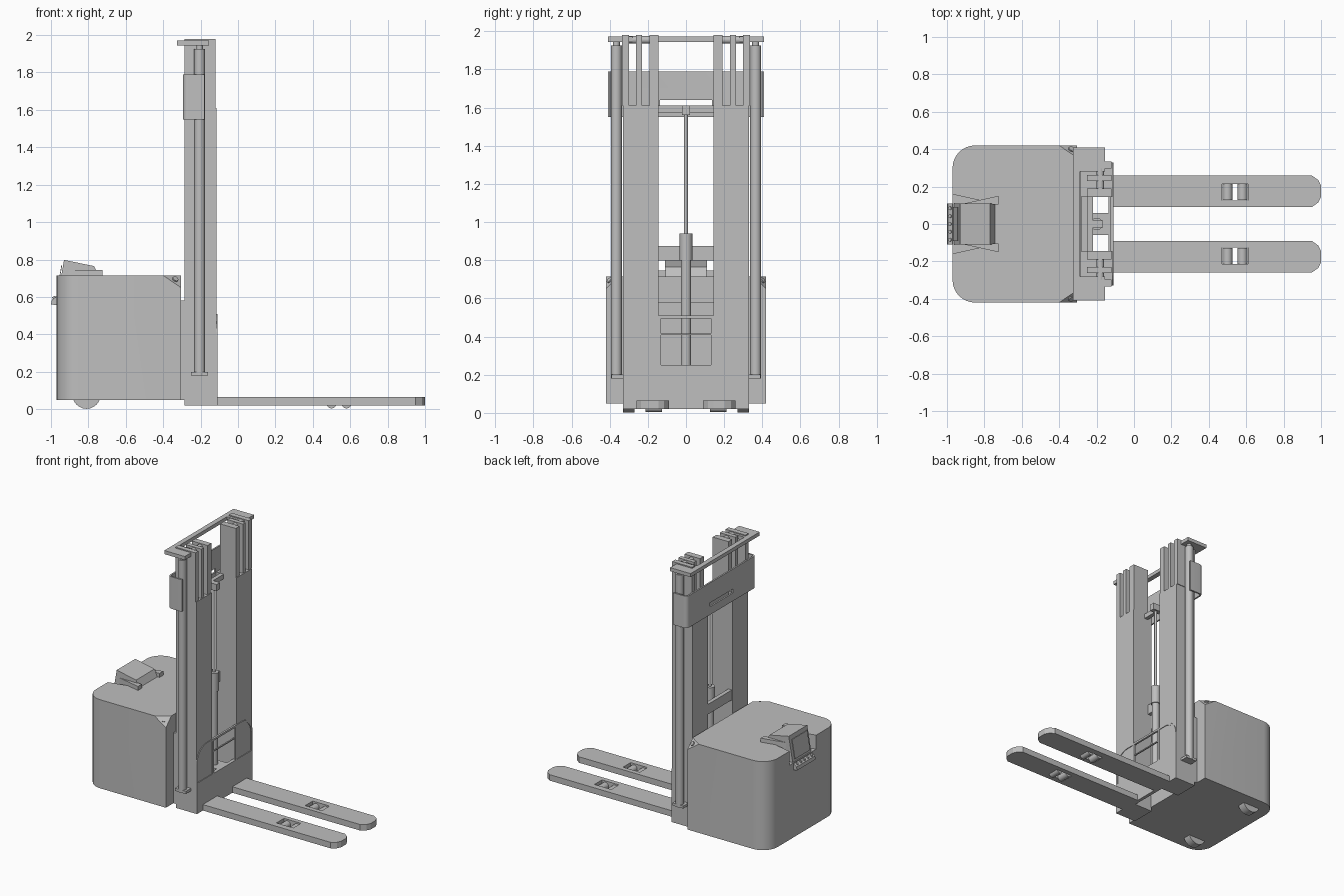
import bpy, bmesh, math
from mathutils import Vector

cube = bpy.data.objects.get("Cube")
if cube:
    bpy.data.objects.remove(cube)

grey = bpy.data.materials.new("plain_grey")
grey.use_nodes = True
COLOUR = (0.52, 0.52, 0.52, 1)
grey.diffuse_color = COLOUR
grey.node_tree.nodes["Principled BSDF"].inputs["Base Color"].default_value = COLOUR


def finish(name, bm, smooth=False):
    bmesh.ops.recalc_face_normals(bm, faces=bm.faces)
    mesh = bpy.data.meshes.new(name)
    bm.to_mesh(mesh)
    bm.free()
    ob = bpy.data.objects.new(name, mesh)
    bpy.context.collection.objects.link(ob)
    mesh.materials.append(grey)
    if smooth:
        bpy.ops.object.select_all(action='DESELECT')
        ob.select_set(True)
        bpy.context.view_layer.objects.active = ob
        bpy.ops.object.shade_smooth_by_angle(angle=math.radians(35))
    return ob


def prism(name, points, depth, smooth=False):
    """Extrude a closed outline of 3D points along a vector."""
    bm = bmesh.new()
    face = bm.faces.new([bm.verts.new(p) for p in points])
    out = bmesh.ops.extrude_face_region(bm, geom=[face])
    moved = [v for v in out["geom"] if isinstance(v, bmesh.types.BMVert)]
    bmesh.ops.translate(bm, verts=moved, vec=Vector(depth))
    return finish(name, bm, smooth)


def box(name, x, y, z):
    pts = [(x[0], y[0], z[0]), (x[1], y[0], z[0]), (x[1], y[1], z[0]), (x[0], y[1], z[0])]
    return prism(name, pts, (0, 0, z[1] - z[0]))


def rod(name, a, b, r, sides=24):
    a, b = Vector(a), Vector(b)
    bm = bmesh.new()
    bmesh.ops.create_cone(bm, cap_ends=True, segments=sides, radius1=r, radius2=r, depth=(b - a).length)
    rot = (b - a).to_track_quat('Z', 'Y').to_matrix()
    bmesh.ops.rotate(bm, verts=bm.verts, matrix=rot)
    bmesh.ops.translate(bm, verts=bm.verts, vec=(a + b) / 2)
    return finish(name, bm, True)


def arc(cx, cy, r, a0, a1, n=8):
    return [(cx + r * math.cos(math.radians(a0 + (a1 - a0) * i / n)),
             cy + r * math.sin(math.radians(a0 + (a1 - a0) * i / n))) for i in range(n + 1)]


def cut(ob, cutter):
    cutter.hide_render = True
    mod = ob.modifiers.new("cut", 'BOOLEAN')
    mod.object = cutter
    mod.solver = 'EXACT'
    bpy.context.view_layer.objects.active = ob
    ob.select_set(True)
    bpy.ops.object.modifier_apply(modifier=mod.name)
    bpy.data.objects.remove(cutter)


def span(s, a, b):
    return sorted((s * a, s * b))


# Body with rounded rear corners
outline = [(-0.305, -0.42), (-0.305, 0.42)]
outline += arc(-0.85, 0.30, 0.12, 90, 180) + arc(-0.85, -0.30, 0.12, 180, 270)
body = prism("body", [(x, y, 0.05) for x, y in outline], (0, 0, 0.665), True)

# Clipped top corners, each with a round fitting
for s in (-1, 1):
    bm = bmesh.new()
    tip = Vector((-0.305, s * 0.42, 0.715))
    plane = [Vector((-0.40, s * 0.42, 0.715)), Vector((-0.305, s * 0.42, 0.65)),
             Vector((-0.305, s * 0.355, 0.715))]
    base = [tip + (p - tip) * 1.0 for p in plane]
    normal = (base[1] - base[0]).cross(base[2] - base[0]).normalized()
    if normal.dot(tip - base[0]) < 0:
        normal.negate()
    mid = sum(base, Vector()) / 3
    big = [mid + (p - mid) * 3 for p in base]
    cut(body, prism("corner_cutter", big, normal * 0.2))
    rod("corner_fitting", mid - normal * 0.01, mid + normal * 0.008, 0.016, 16)
    bm.free()

# Flared recess in the rear of the body
notch = [(-1.0, -0.165, 0.74), (-1.0, 0.165, 0.74), (-0.82, 0.125, 0.74), (-0.82, -0.125, 0.74)]
cut(body, prism("recess_cutter", notch, (0, 0, -0.13)))

# Operator console: hood, inset screen, flared collar
hood = [(-0.965, 0.60), (-0.93, 0.798), (-0.77, 0.765), (-0.735, 0.70), (-0.735, 0.60)]
console = prism("console_hood", [(x, -0.11, z) for x, z in hood], (0, 0.22, 0))
screen = [(-0.969, 0.63), (-0.944, 0.77), (-0.94, 0.77), (-0.965, 0.63)]
prism("console_screen", [(x, -0.09, z) for x, z in screen], (0, 0.18, 0))
for s in (-1, 1):
    wing = [(-0.93, s * 0.105, 0.70), (-0.725, s * 0.15, 0.70), (-0.725, s * 0.105, 0.70)]
    prism("console_wing", wing, (0, 0, 0.045))

# Button panel on the rear lip
panel = [(-0.96, 0.61), (-0.995, 0.585), (-1.0, 0.56), (-0.96, 0.555)]
prism("button_panel", [(x, -0.11, z) for x, z in panel], (0, 0.22, 0))
for i in range(5):
    y = (i - 2) * 0.042
    rod("panel_button", (-0.98, y, 0.59), (-0.986, y, 0.603), 0.009, 12)

# Joining plate between body and mast
box("body_link", (-0.31, -0.28), (-0.33, 0.33), (0.05, 0.58))

for s in (-1, 1):
    # Drive wheels
    rod("drive_wheel", (-0.81, s * 0.27, 0.077), (-0.81, s * 0.33, 0.077), 0.075)

    # Mast column with three raised slats on top
    box("mast_column", (-0.285, -0.115), span(s, 0.145, 0.33), (0.02, 1.61))
    box("outer_slat", (-0.285, -0.12), span(s, 0.298, 0.335), (1.61, 1.98))
    box("middle_slat", (-0.25, -0.12), span(s, 0.23, 0.262), (1.61, 1.98))
    box("inner_slat", (-0.25, -0.12), span(s, 0.145, 0.19), (1.61, 1.98))
    rod("slat_roller", (-0.18, s * 0.15, 1.955), (-0.18, s * 0.32, 1.955), 0.02, 16)

    # Side lift cylinder with bracket and cap
    rod("lift_cylinder", (-0.205, s * 0.365, 0.18), (-0.205, s * 0.365, 1.925), 0.029)
    rod("cylinder_cap", (-0.205, s * 0.365, 1.925), (-0.205, s * 0.365, 1.95), 0.018)
    box("cylinder_bracket", (-0.25, -0.16), span(s, 0.33, 0.39), (0.18, 0.20))
    box("top_bracket", (-0.325, -0.155), span(s, 0.28, 0.41), (1.945, 1.972))

    # Fork with tapered tip and roller window
    tip = [(0.95, 0.26), (0.985, 0.235), (1.0, 0.205), (1.0, 0.145), (0.985, 0.115), (0.95, 0.09)]
    pts = [(-0.12, 0.09), (-0.12, 0.26)] + tip
    fork = prism("fork", [(x, s * y, 0.02) for x, y in pts], (0, 0, 0.045))
    cut(fork, box("window_cutter", (0.47, 0.61), span(s, 0.125, 0.215), (0, 0.1)))
    for x in (0.50, 0.58):
        rod("fork_roller", (x, s * 0.127, 0.03), (x, s * 0.213, 0.03), 0.026, 20)

# Mast cross members
box("top_tie_bar", (-0.325, -0.288), (-0.41, 0.41), (1.945, 1.972))
box("upper_cross_bar", (-0.25, -0.22), (-0.15, 0.15), (1.575, 1.61))
box("lower_cross_bar", (-0.28, -0.25), (-0.15, 0.15), (0.80, 0.875))
box("base_plate", (-0.135, -0.11), (-0.33, 0.33), (0.02, 0.25))

# Wrap-round rear cover with a slot
ring = [(-0.18, -0.41)] + arc(-0.265, -0.38, 0.03, 270, 180, 6)
ring += arc(-0.265, 0.38, 0.03, 180, 90, 6) + [(-0.18, 0.41), (-0.18, 0.398)]
ring += arc(-0.265, 0.38, 0.018, 90, 180, 6) + arc(-0.265, -0.38, 0.018, 180, 270, 6)
ring += [(-0.18, -0.398)]
cover = prism("rear_cover", [(x, y, 1.55) for x, y in ring], (0, 0, 0.24), True)
cut(cover, box("slot_cutter", (-0.32, -0.26), (-0.135, 0.135), (1.61, 1.64)))

# Central lift ram
rod("ram_barrel", (-0.20, 0, 0.25), (-0.20, 0, 0.82), 0.027)
rod("ram_collar", (-0.20, 0, 0.80), (-0.20, 0, 0.94), 0.033)
rod("ram_rod", (-0.20, 0, 0.94), (-0.20, 0, 1.57), 0.01, 16)
box("ram_head", (-0.24, -0.165), (-0.02, 0.02), (1.56, 1.61))
box("ram_foot", (-0.24, -0.12), (-0.06, 0.06), (0.22, 0.25))

# Load guard: arched frame and inner bars
outer = [(-0.33, 0.25)] + arc(-0.21, 0.39, 0.12, 180, 90) + arc(0.21, 0.39, 0.12, 90, 0) + [(0.33, 0.25)]
inner = [(0.315, 0.25)] + arc(0.21, 0.39, 0.105, 0, 90) + arc(-0.21, 0.39, 0.105, 90, 180) + [(-0.315, 0.25)]
prism("guard_frame", [(-0.125, y, z) for y, z in outer + inner], (0.015, 0, 0))
for s in (-1, 1):
    box("guard_upright", (-0.125, -0.11), span(s, 0.13, 0.145), (0.25, 0.50))
box("guard_rail", (-0.125, -0.115), (-0.13, 0.13), (0.408, 0.416))
